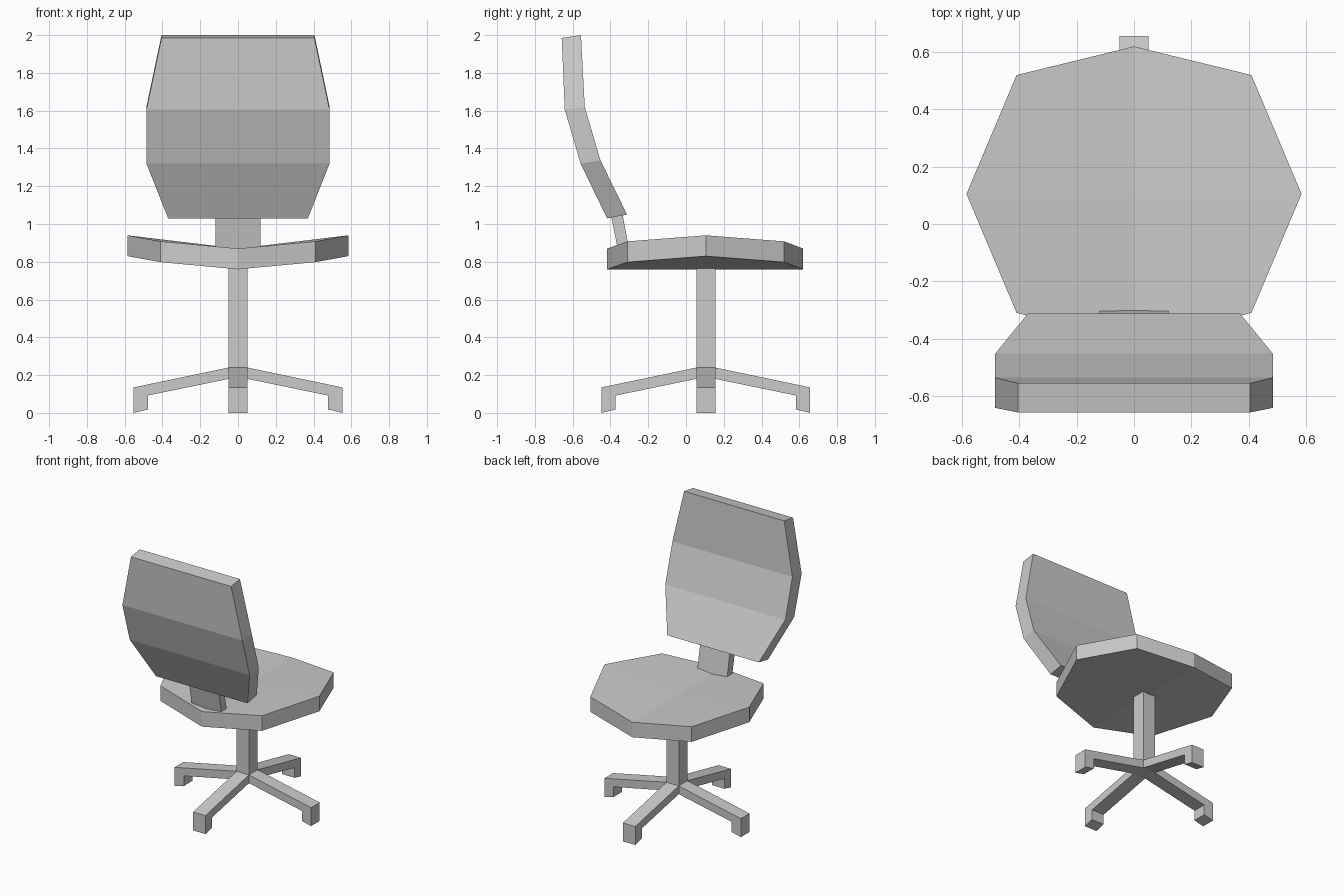
import bpy, bmesh
from mathutils import Matrix

if "Cube" in bpy.data.objects:
    bpy.data.objects.remove(bpy.data.objects["Cube"])

CY = 0.105  # y of the column axis


def add_object(name, bm):
    bmesh.ops.recalc_face_normals(bm, faces=bm.faces)
    mesh = bpy.data.meshes.new(name)
    bm.to_mesh(mesh)
    bm.free()
    obj = bpy.data.objects.new(name, mesh)
    bpy.context.collection.objects.link(obj)
    return obj


def loft(name, rings):
    """Skin quads between equal-sized rings and cap both ends."""
    bm = bmesh.new()
    rows = [[bm.verts.new(p) for p in ring] for ring in rings]
    n = len(rows[0])
    for a, b in zip(rows, rows[1:]):
        for i in range(n):
            j = (i + 1) % n
            bm.faces.new((a[i], a[j], b[j], b[i]))
    bm.faces.new(rows[0])
    bm.faces.new(rows[-1])
    return add_object(name, bm)


def slab_rings(sections):
    """Each section: half width, back (y, z), front (y, z)."""
    return [[(-w, *b), (w, *b), (w, *f), (-w, *f)] for w, b, f in sections]


# Seat: octagon folded into four quads per side, dished along the middle
outline = [(0, 0.62, 0.87), (0.41, 0.52, 0.908), (0.585, CY, 0.94),
           (0.41, -0.31, 0.908), (0, -0.417, 0.87), (-0.41, -0.31, 0.908),
           (-0.585, CY, 0.94), (-0.41, 0.52, 0.908)]
bm = bmesh.new()
layers = []
for drop in (0, 0.11):
    rim = [bm.verts.new((x, y, z - drop)) for x, y, z in outline]
    centre = bm.verts.new((0, CY, 0.87 - drop))
    for i in range(0, 8, 2):
        bm.faces.new((centre, rim[i], rim[i + 1], rim[(i + 2) % 8]))
    layers.append(rim)
for i in range(8):
    j = (i + 1) % 8
    bm.faces.new((layers[0][i], layers[0][j], layers[1][j], layers[1][i]))
add_object("seat", bm)

# Backrest: curved slab
loft("backrest", slab_rings([
    (0.37, (-0.418, 1.03), (-0.312, 1.05)),
    (0.485, (-0.558, 1.32), (-0.453, 1.337)),
    (0.485, (-0.642, 1.605), (-0.536, 1.62)),
    (0.405, (-0.658, 1.985), (-0.556, 2.0))]))

# Bracket joining seat and backrest
loft("back_bracket", slab_rings([
    (0.12, (-0.361, 0.865), (-0.301, 0.865)),
    (0.12, (-0.395, 1.036), (-0.335, 1.046))]))

# Column
loft("column", [[(x, CY + y, z) for x, y in
                 ((-0.05, -0.05), (0.05, -0.05), (0.05, 0.05), (-0.05, 0.05))]
                for z in (0.18, 0.765)])

# Four base legs, one profile turned around the column
profile = [(0.05, 0.18), (0.05, 0.24), (0.552, 0.135), (0.552, 0.0),
           (0.477, 0.018), (0.477, 0.092)]
for k in range(4):
    leg = loft(f"base_leg_{k + 1}", [[(r, s, z) for r, z in profile]
                                     for s in (-0.05, 0.05)])
    quarter = Matrix(((0, -1, 0, 0), (1, 0, 0, 0), (0, 0, 1, 0), (0, 0, 0, 1)))
    turn = Matrix.Identity(4)
    for _ in range(k):
        turn = quarter @ turn
    leg.data.transform(Matrix.Translation((0, CY, 0)) @ turn)
